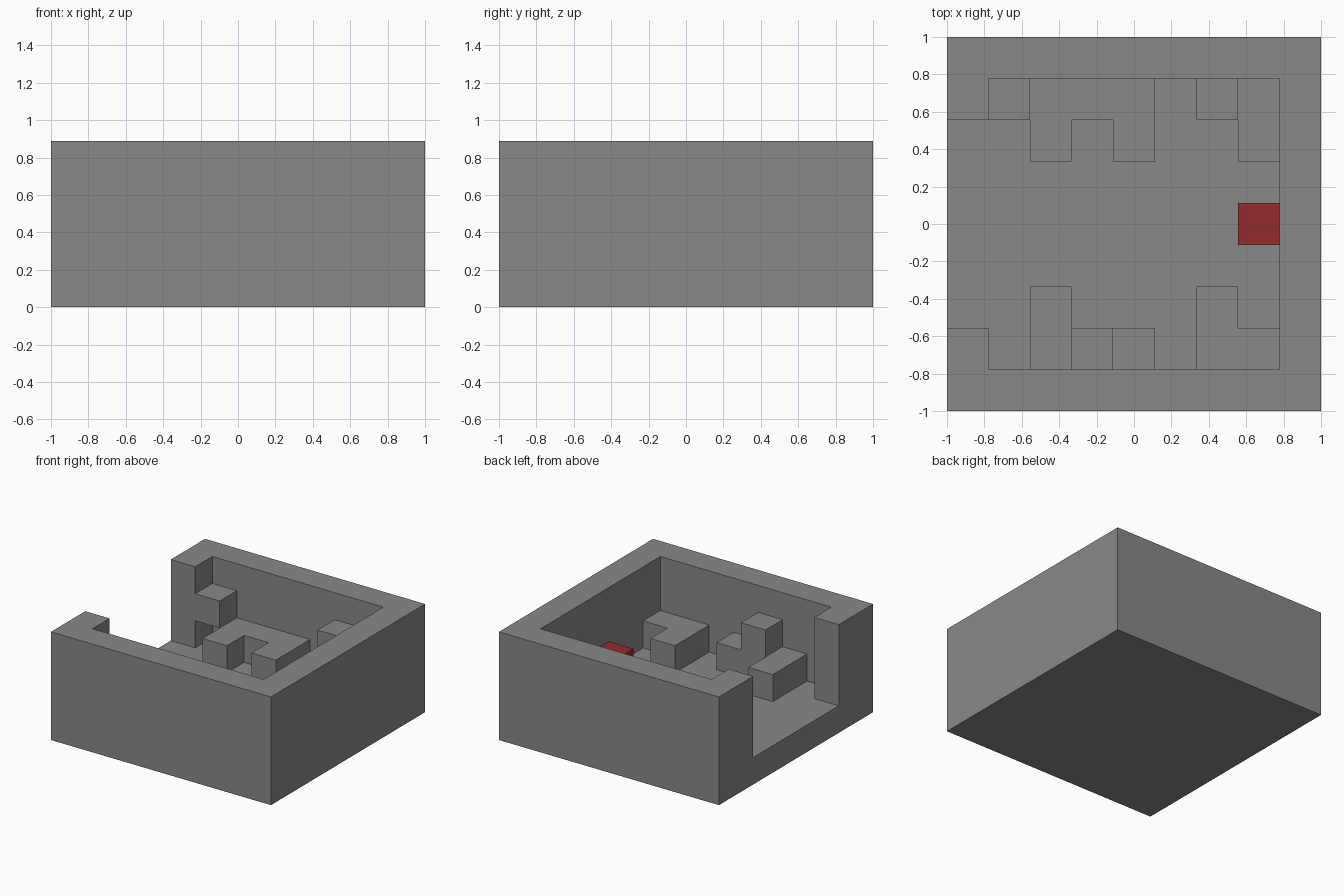
import bpy
import bmesh

cube = bpy.data.objects.get("Cube")
if cube:
    bpy.data.objects.remove(cube, do_unlink=True)

CELLS = 9            # cells along each side of the square plan
U = 2 / CELLS        # size of one cell


def material(name, rgb):
    mat = bpy.data.materials.new(name)
    mat.use_nodes = True
    colour = (*rgb, 1)
    mat.diffuse_color = colour
    mat.node_tree.nodes["Principled BSDF"].inputs["Base Color"].default_value = colour
    return mat


stone = material("stone grey", (0.25, 0.25, 0.25))
red = material("red", (0.3, 0.025, 0.025))


def prism(name, outline, bottom, top, mat=stone):
    """Extrude a plan outline, given in cells, from bottom to top."""
    bm = bmesh.new()
    base = bm.faces.new([bm.verts.new((x * U - 1, y * U - 1, bottom * U))
                         for x, y in outline])
    side = bmesh.ops.extrude_face_region(bm, geom=[base])
    for v in side["geom"]:
        if isinstance(v, bmesh.types.BMVert):
            v.co.z = top * U
    bmesh.ops.recalc_face_normals(bm, faces=bm.faces)
    mesh = bpy.data.meshes.new(name)
    bm.to_mesh(mesh)
    bm.free()
    mesh.materials.append(mat)
    obj = bpy.data.objects.new(name, mesh)
    bpy.context.collection.objects.link(obj)
    return obj


def block(name, x, y, bottom, top, width=1, depth=1, mat=stone):
    outline = [(x, y), (x + width, y), (x + width, y + depth), (x, y + depth)]
    return prism(name, outline, bottom, top, mat)


# Walled floor: a solid block with the courtyard and side gateway cut out
shell = block("walled_floor", 0, 0, 0, 4, CELLS, CELLS)
courtyard = prism("courtyard_cutter",
                  [(1, 1), (8, 1), (8, 8), (1, 8), (1, 7), (-1, 7), (-1, 2), (1, 2)],
                  1, 5)
courtyard.hide_render = True
courtyard.hide_set(True)
cut = shell.modifiers.new("courtyard", "BOOLEAN")
cut.operation = "DIFFERENCE"
cut.solver = "EXACT"
cut.object = courtyard

# Structures along the back wall
block("gate_ledge", 1, 7, 2, 3)
prism("back_u_block",
      [(2, 6), (3, 6), (3, 7), (4, 7), (4, 6), (5, 6), (5, 8), (2, 8)], 1, 2)
block("back_pillar", 6, 7, 1, 3)
block("back_corner_block", 7, 6, 1, 2, depth=2)

# Structures along the front wall
block("front_low_wall", 2, 1, 1, 2, depth=2)
block("front_pillar", 3, 1, 1, 3)
block("front_step", 4, 1, 1, 2)
prism("front_corner_block",
      [(6, 1), (8, 1), (8, 2), (7, 2), (7, 3), (6, 3)], 1, 2)

# Red block facing the gateway
block("red_block", 7, 4, 1, 2, mat=red)
